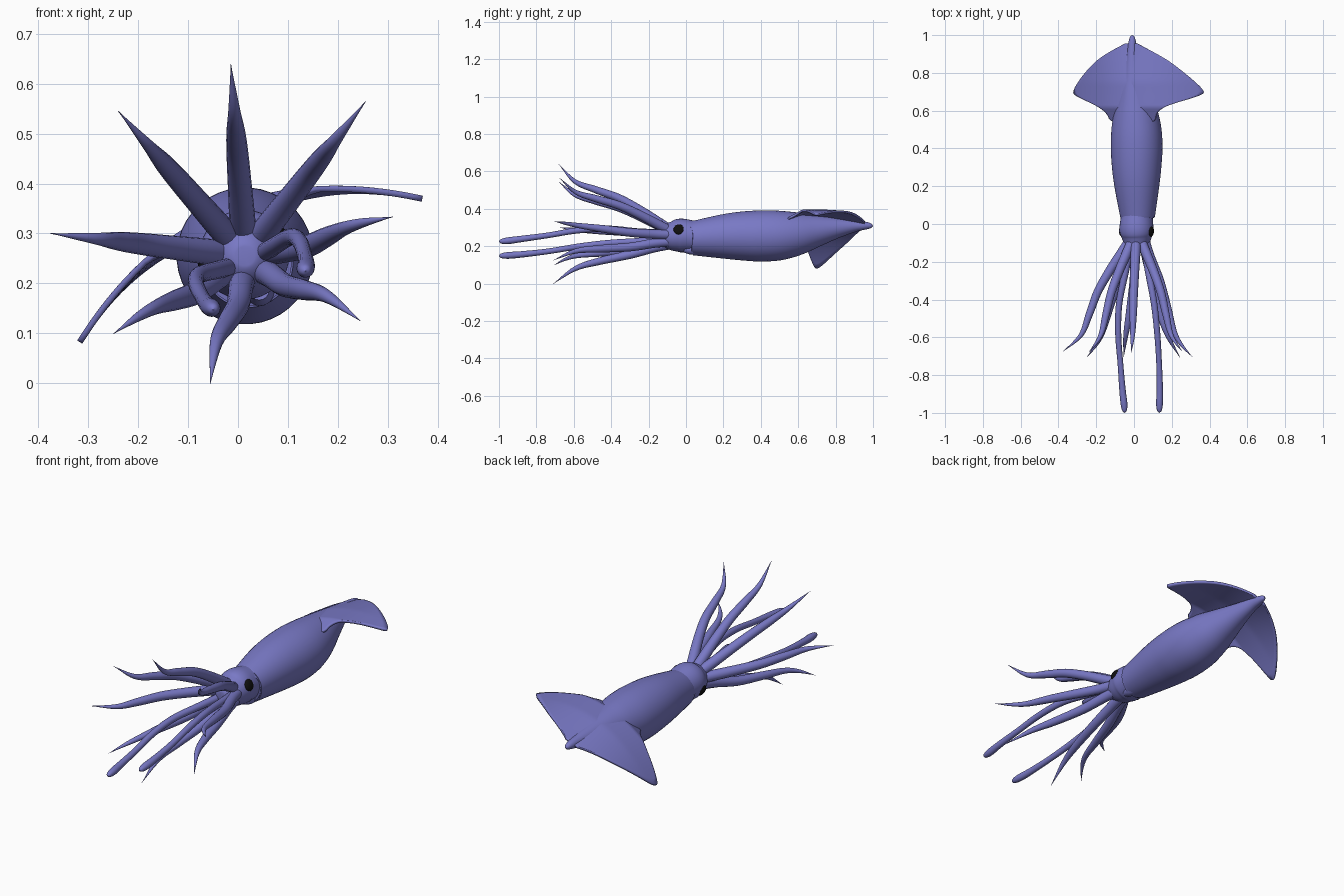
import bpy, bmesh, math
from mathutils import Vector

if "Cube" in bpy.data.objects:
    bpy.data.objects.remove(bpy.data.objects["Cube"])

ROLL = math.radians(22.7)          # whole animal is rolled about its long axis
CX, CZ = 0.014, 0.255


def place(u, y, v):
    """Symmetric body frame (u sideways, v dorsal) to world."""
    c, s = math.cos(ROLL), math.sin(ROLL)
    return Vector((CX + u * c - v * s, y, CZ + u * s + v * c))


def material(name, color):
    m = bpy.data.materials.new(name)
    m.diffuse_color = color
    m.use_nodes = True
    m.node_tree.nodes["Principled BSDF"].inputs["Base Color"].default_value = m.diffuse_color
    return m


SKIN = material("skin", (0.19, 0.19, 0.56, 1))
BLACK = material("eye_black", (0.005, 0.005, 0.005, 1))


def smooth_path(pts, n):
    """Catmull-Rom resampling of tuples."""
    p = [Vector(q) for q in pts]
    p = [2 * p[0] - p[1]] + p + [2 * p[-1] - p[-2]]
    out = []
    for i in range(1, len(p) - 2):
        a, b, c, d = p[i - 1:i + 3]
        for k in range(n):
            t = k / n
            out.append(0.5 * (2 * b + (c - a) * t + (2 * a - 5 * b + 4 * c - d) * t * t
                              + (3 * b - a - 3 * c + d) * t ** 3))
    return out + [p[-2]]


def finish(bm, name, mat, angle=50):
    bmesh.ops.recalc_face_normals(bm, faces=bm.faces)
    me = bpy.data.meshes.new(name)
    bm.to_mesh(me)
    bm.free()
    ob = bpy.data.objects.new(name, me)
    bpy.context.collection.objects.link(ob)
    me.materials.append(mat)
    bpy.context.view_layer.objects.active = ob
    ob.select_set(True)
    bpy.ops.object.shade_smooth_by_angle(angle=math.radians(angle))
    ob.select_set(False)
    return ob


def tube(name, pts, side=1, n=6, seg=16, mat=SKIN):
    """Loft round sections along (u, y, v, radius) points."""
    path = smooth_path(pts, n)
    bm = bmesh.new()
    rings = []
    for i, q in enumerate(path):
        a, b = path[max(i - 1, 0)], path[min(i + 1, len(path) - 1)]
        tan = (b - a).to_3d().normalized()
        e1 = Vector((0, 0, 1)).cross(tan).normalized()
        e2 = tan.cross(e1)
        r = max(q[3], 0.0006)
        ring = []
        for k in range(seg):
            w = math.tau * k / seg
            p = q.to_3d() + r * (math.cos(w) * e1 + math.sin(w) * e2)
            ring.append(bm.verts.new(place(side * p.x, p.y, p.z)))
        rings.append(ring)
    for r0, r1 in zip(rings, rings[1:]):
        for k in range(seg):
            j = (k + 1) % seg
            bm.faces.new((r0[k], r0[j], r1[j], r1[k]))
    bm.faces.new(rings[0])
    bm.faces.new(rings[-1])
    return finish(bm, name, mat)


# Mantle with rounded collar and pointed tail
tube("mantle", [(0, .045, -.013, .080), (0, .036, -.013, .090), (0, .055, -.012, .095),
                (0, .20, -.003, .119), (0, .30, 0, .131), (0, .40, 0, .137), (0, .50, .003, .133),
                (0, .60, .014, .115), (0, .70, .030, .086), (0, .80, .045, .057),
                (0, .90, .057, .032), (0, .96, .060, .021), (0, .99, .059, .012),
                (0, 1.0, .058, 0)], seg=40)

# Head tapering into the arm crown
tube("head", [(0, .08, -.008, .080), (0, .03, -.002, .085), (0, -.03, .003, .090),
              (0, -.07, 0, .080), (0, -.11, 0, .064), (0, -.14, 0, .045), (0, -.155, 0, .02),
              (0, -.145, 0, 0)], seg=32)

# Funnel under the collar
tube("funnel", [(0, .08, -.075, .03), (0, .03, -.078, .028), (0, -.01, -.074, .02)])

# Tail fin: one draped sheet spanning both sides
outline = smooth_path([(.52, .05, 0), (.55, .125, 0), (.58, .14, 0), (.61, .17, 0), (.64, .24, 0),
                       (.667, .32, 0), (.69, .368, 0), (.715, .364, 0), (.76, .325, 0), (.82, .26, 0),
                       (.87, .195, 0), (.91, .125, 0), (.935, .075, 0), (.955, .035, 0)], 3)
bm = bmesh.new()
rows = []
for y, half, _ in outline:
    row = []
    for k in range(-14, 15):
        u = half * k / 14
        v = .1 - .95 * u * u - max(0, .62 - y) * .5
        v -= max(0, y - .75) * .17 * (1 - abs(u) / .37)
        row.append(bm.verts.new(place(u, y, v)))
    rows.append(row)
for r0, r1 in zip(rows, rows[1:]):
    for k in range(28):
        bm.faces.new((r0[k], r0[k + 1], r1[k + 1], r1[k]))
fin = finish(bm, "tail_fin", SKIN)
sol = fin.modifiers.new("thickness", "SOLIDIFY")
sol.thickness, sol.offset = .012, 0

# Upper arms spread straight outward: y position against fraction of the tip offset
spread = [(-.08, .08), (-.15, .2), (-.25, .37), (-.36, .53), (-.48, .645), (-.59, .76), (-.675, 1)]
radii = [.026, .026, .024, .022, .019, .012, 0]


def straight_arm(u, v, dy):
    return [(u * f, y + dy * f, v * f, r) for (y, f), r in zip(spread, radii)]


arms = {
    "dorsal_arm": straight_arm(.122, .365, -.005),
    "upper_side_arm": straight_arm(.342, .192, 0),
    "lower_side_arm": [(.04, -.08, -.01, .026), (.068, -.17, -.018, .025), (.12, -.30, -.030, .023),
                       (.165, -.44, -.028, .020), (.205, -.57, -.026, .014), (.245, -.64, -.030, .009),
                       (.303, -.705, -.042, 0)],
    "ventral_arm": [(.02, -.08, -.04, .026), (.032, -.17, -.055, .025), (.052, -.30, -.086, .023),
                    (.085, -.46, -.110, .020), (.120, -.59, -.138, .013), (.163, -.71, -.209, 0)],
    "tentacle": [(.03, -.08, -.01, .019), (.065, -.25, -.004, .018), (.100, -.42, 0, .017),
                 (.112, -.58, -.015, .016), (.111, -.74, -.043, .015), (.107, -.88, -.062, .017),
                 (.102, -.95, -.070, .018), (.100, -.988, -.073, .012), (.100, -1.0, -.074, 0)],
}
for name, pts in arms.items():
    for side, label in ((1, "right"), (-1, "left")):
        tube(f"{name}_{label}", pts, side)

# Eyes: flattened dark ovals on the head sides
for side, label in ((1, "right"), (-1, "left")):
    bm = bmesh.new()
    bmesh.ops.create_uvsphere(bm, u_segments=24, v_segments=12, radius=1)
    for vert in bm.verts:
        p = vert.co.copy()
        vert.co = place(side * (.083 + .013 * p.x), -.038 + .029 * p.y, .003 + .029 * p.z)
    finish(bm, f"eye_{label}", BLACK)
